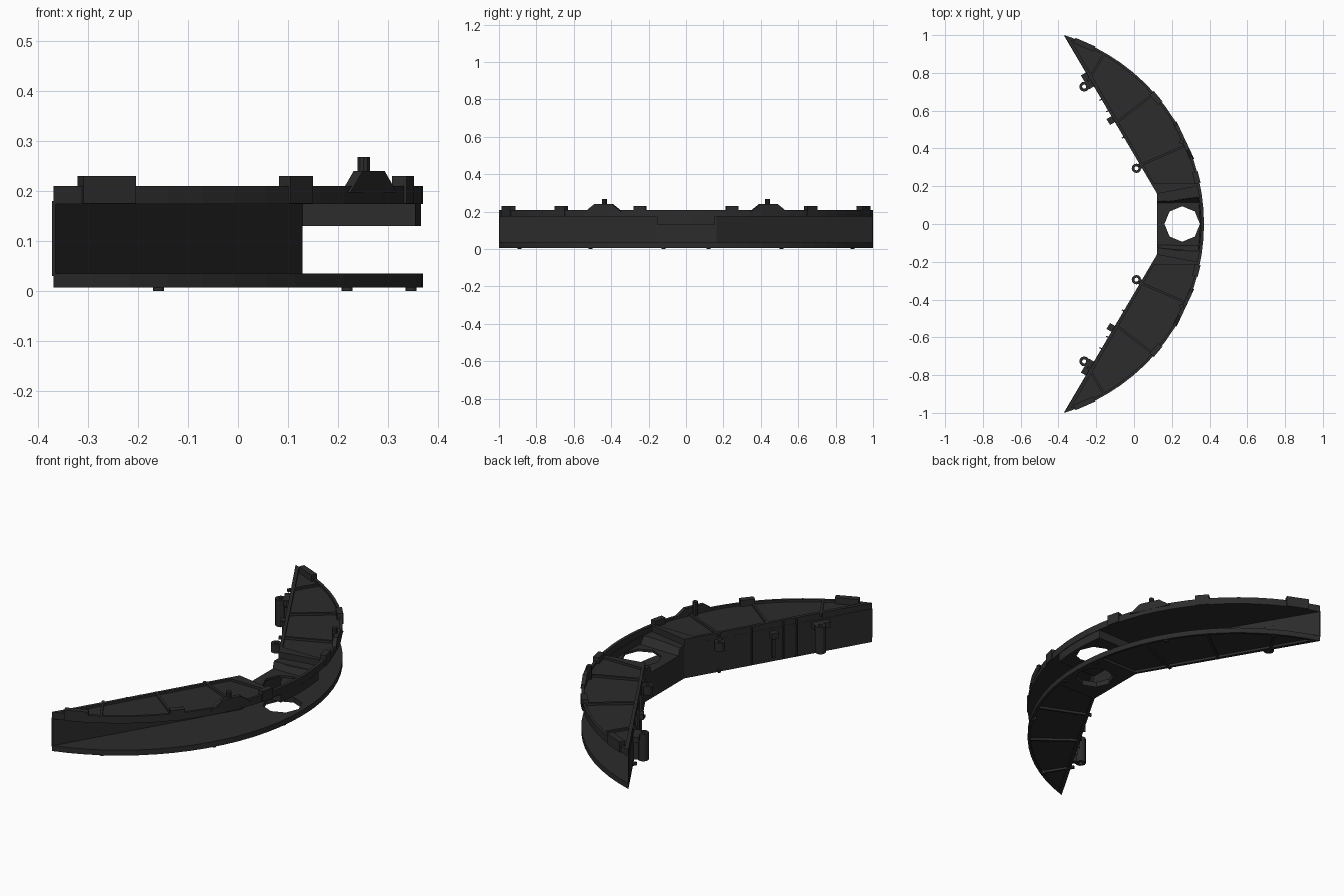
import bpy, bmesh, math
from mathutils import Vector, Matrix

cube = bpy.data.objects.get("Cube")
if cube:
    bpy.data.objects.remove(cube, do_unlink=True)

mat = bpy.data.materials.new("charcoal_plastic")
mat.use_nodes = True
colour = (0.025, 0.025, 0.025, 1)
mat.diffuse_color = colour
bsdf = mat.node_tree.nodes["Principled BSDF"]
bsdf.inputs["Base Color"].default_value = colour
bsdf.inputs["Roughness"].default_value = 0.7

RADIUS, CENTRE = 1.0457, -0.675      # outer arc, centred on the x axis
TIP, CORNER = (-0.372, 1.0), (0.122, 0.16)
RIM, DEPTH = 0.014, 0.012            # rim width and panel depth


def finish(name, bm):
    bmesh.ops.recalc_face_normals(bm, faces=bm.faces)
    mesh = bpy.data.meshes.new(name)
    bm.to_mesh(mesh)
    bm.free()
    mesh.materials.append(mat)
    ob = bpy.data.objects.new(name, mesh)
    bpy.context.collection.objects.link(ob)
    return ob


def loft(bm, low, high, z0, z1):
    a = [bm.verts.new((x, y, z0)) for x, y in low]
    b = [bm.verts.new((x, y, z1)) for x, y in high]
    bm.faces.new(a[::-1])
    bm.faces.new(b)
    for i in range(len(a)):
        j = (i + 1) % len(a)
        bm.faces.new((a[i], a[j], b[j], b[i]))


def prism(name, pts, z0, z1):
    bm = bmesh.new()
    loft(bm, pts, pts, z0, z1)
    return finish(name, bm)


def box(bm, centre, size, angle=0):
    m = Matrix.Translation(centre) @ Matrix.Rotation(angle, 4, "Z") @ Matrix.Diagonal((*size, 1))
    bmesh.ops.create_cube(bm, size=1, matrix=m)


def cylinder(bm, centre, radius, height, sides=12):
    bmesh.ops.create_cone(bm, cap_ends=True, segments=sides, radius1=radius, radius2=radius,
                          depth=height, matrix=Matrix.Translation(centre))


def tube(bm, centre, outer, inner, height, sides=12):
    x, y, z = centre
    section = [(outer, -1), (outer, 1), (inner, 1), (inner, -1)]
    rings = [[bm.verts.new((x + r * math.cos(k * math.tau / sides), y + r * math.sin(k * math.tau / sides),
                            z + h * height / 2)) for r, h in section] for k in range(sides)]
    for k in range(sides):
        a, b = rings[k - 1], rings[k]
        for i in range(4):
            bm.faces.new((a[i - 1], b[i - 1], b[i], a[i]))


def arc(y0, y1, radius=RADIUS, steps=32):
    """Points on a concentric arc from y0 to y1."""
    a, b = (math.asin(max(-1, min(1, y / radius))) for y in (y0, y1))
    return [(CENTRE + radius * math.cos(t), radius * math.sin(t))
            for t in (a + (b - a) * i / steps for i in range(steps + 1))]


def cut(ob, cutter):
    mod = ob.modifiers.new("cut", "BOOLEAN")
    mod.operation, mod.solver, mod.object = "DIFFERENCE", "EXACT", cutter
    bpy.context.view_layer.objects.active = ob
    bpy.ops.object.modifier_apply(modifier=mod.name)


def on_arc(y, radius):
    angle = math.asin(y / radius)
    return CENTRE + radius * math.cos(angle), angle


# Plates, inner wall and sunken centre
(tx, ty), (cx, cy) = TIP, CORNER
along = Vector((tx - cx, ty - cy, 0)).normalized()
crescent = arc(-ty, ty) + [(cx, cy), (cx, -cy)]
top_plate = prism("top_plate", crescent, 0.174, 0.21)
bottom_plate = prism("bottom_plate", crescent, 0.007, 0.035)
w = 0.007
wall = [(tx, -ty), (cx, -cy), (cx, cy), (tx, ty),
        (tx + w, ty - 0.002), (cx + w, cy + 0.002), (cx + w, -cy - 0.002), (tx + w, -ty + 0.002)]
inner_wall = prism("inner_wall", wall, 0.03, 0.18)
centre_tray = prism("centre_tray", arc(-0.155, 0.155, RADIUS - 0.004, 10) + [(cx, 0.155), (cx, -0.155)],
                    0.13, 0.18)

# Cutters: stepped centre recess, octagonal hole, sunken panels
step = prism("step_cutter", arc(-0.2, 0.2, RADIUS - 0.016, 10) + [(0.08, 0.152), (0.08, -0.152)], 0.178, 0.25)
bm = bmesh.new()
loft(bm, arc(-0.115, 0.115, RADIUS - 0.022, 10) + [(0.08, 0.11), (0.08, -0.11)],
     arc(-0.16, 0.16, RADIUS - 0.018, 10) + [(0.08, 0.125), (0.08, -0.125)], 0.142, 0.2)
floor = finish("floor_cutter", bm)
bm = bmesh.new()
cylinder(bm, (0.255, 0, 0.1), 0.094, 0.5, 8)
hole = finish("hole_cutter", bm)


def panel_cutter(y0, z0, z1):
    bm = bmesh.new()
    for s in (-1, 1):
        inner = (cx + (y0 - cy) * along.x / along.y + RIM / along.y, y0)
        pts = arc(y0, 0.973, RADIUS - RIM) + [inner]
        pts = [(x, s * y) for x, y in pts]
        loft(bm, pts, pts, z0, z1)
    return finish("panel_cutter", bm)


top_panels = panel_cutter(0.215, 0.21 - DEPTH, 0.25)
bottom_panels = panel_cutter(0.165, -0.02, 0.007 + DEPTH)
for ob, cutters in ((top_plate, (step, floor, hole, top_panels)), (centre_tray, (step, floor, hole)),
                    (inner_wall, (step, floor)), (bottom_plate, (hole, bottom_panels))):
    for cutter in cutters:
        cut(ob, cutter)
for ob in (step, floor, hole, top_panels, bottom_panels):
    bpy.data.objects.remove(ob, do_unlink=True)

# Parts repeated on both arms
seams = [((-0.24, 0.765), (-0.16, 0.895)), ((-0.09, 0.54), (0.1, 0.685)), ((0.03, 0.31), (0.26, 0.41))]
for s, side in ((-1, "front"), (1, "back")):
    # Ribs between the sunken panels
    bm = bmesh.new()
    for p, q in seams:
        a, b = Vector((p[0], s * p[1], 0)), Vector((q[0], s * q[1], 0))
        d = b - a
        for z in (0.2025, 0.0145):
            box(bm, (a + b) / 2 + Vector((0, 0, z)), (d.length + 0.02, 0.012, 0.0145), math.atan2(d.y, d.x))
    finish(side + "_panel_ribs", bm)

    # Clips on the outer rim
    bm = bmesh.new()
    for y, length in ((0.949, 0.115), (0.667, 0.07), (0.245, 0.065)):
        x, angle = on_arc(y, RADIUS - 0.011)
        box(bm, (x, s * y, 0.2025), (0.03, length, 0.055), s * angle)
    finish(side + "_rim_clips", bm)

    # Tapered fin with a pin
    x, angle = on_arc(0.44, RADIUS - 0.01)
    bm = bmesh.new()
    loft(bm, [(-0.01, -0.11), (0.01, -0.11), (0.01, 0.11), (-0.01, 0.11)],
         [(-0.01, -0.052), (0.01, -0.052), (0.01, 0.052), (-0.01, 0.052)], 0.197, 0.24)
    bmesh.ops.transform(bm, verts=bm.verts,
                        matrix=Matrix.Translation((x, s * 0.44, 0)) @ Matrix.Rotation(s * angle, 4, "Z"))
    cylinder(bm, (x - 0.011, s * 0.435, 0.229), 0.013, 0.078, 10)
    finish(side + "_fin", bm)

    # Feet
    bm = bmesh.new()
    for y in (0.89, 0.51, 0.12):
        x, angle = on_arc(y, RADIUS - 0.017)
        cylinder(bm, (x, s * y, 0.0105), 0.011, 0.021)
    finish(side + "_feet", bm)

    # Fittings on the inner wall
    turn = s * math.atan2(along.y, along.x)

    def on_wall(y, out, z):
        t = (y - cy) / along.y
        p = Vector((cx, cy, z)) + along * t + Vector((-along.y, along.x, 0)) * out
        return (p.x, s * p.y, z)

    bm = bmesh.new()
    for y in (0.46, 0.6, 0.66):
        box(bm, on_wall(y, 0.004, 0.11), (0.006, 0.016, 0.19), turn)
    finish(side + "_wall_ribs", bm)

    bm = bmesh.new()
    box(bm, on_wall(0.308, 0.003, 0.155), (0.03, 0.012, 0.045), turn)
    tube(bm, on_wall(0.308, 0.026, 0.155), 0.025, 0.011, 0.045)
    finish(side + "_wall_loop", bm)

    bm = bmesh.new()
    box(bm, on_wall(0.555, 0.012, 0.15), (0.036, 0.036, 0.03), turn)
    box(bm, on_wall(0.555, 0.006, 0.09), (0.014, 0.014, 0.12), turn)
    finish(side + "_wall_hook", bm)

    bm = bmesh.new()
    box(bm, on_wall(0.765, 0.012, 0.155), (0.085, 0.036, 0.03), turn)
    box(bm, on_wall(0.755, 0.01, 0.1), (0.025, 0.03, 0.13), turn)
    tube(bm, on_wall(0.75, 0.045, 0.1), 0.026, 0.011, 0.14)
    finish(side + "_wall_post", bm)
